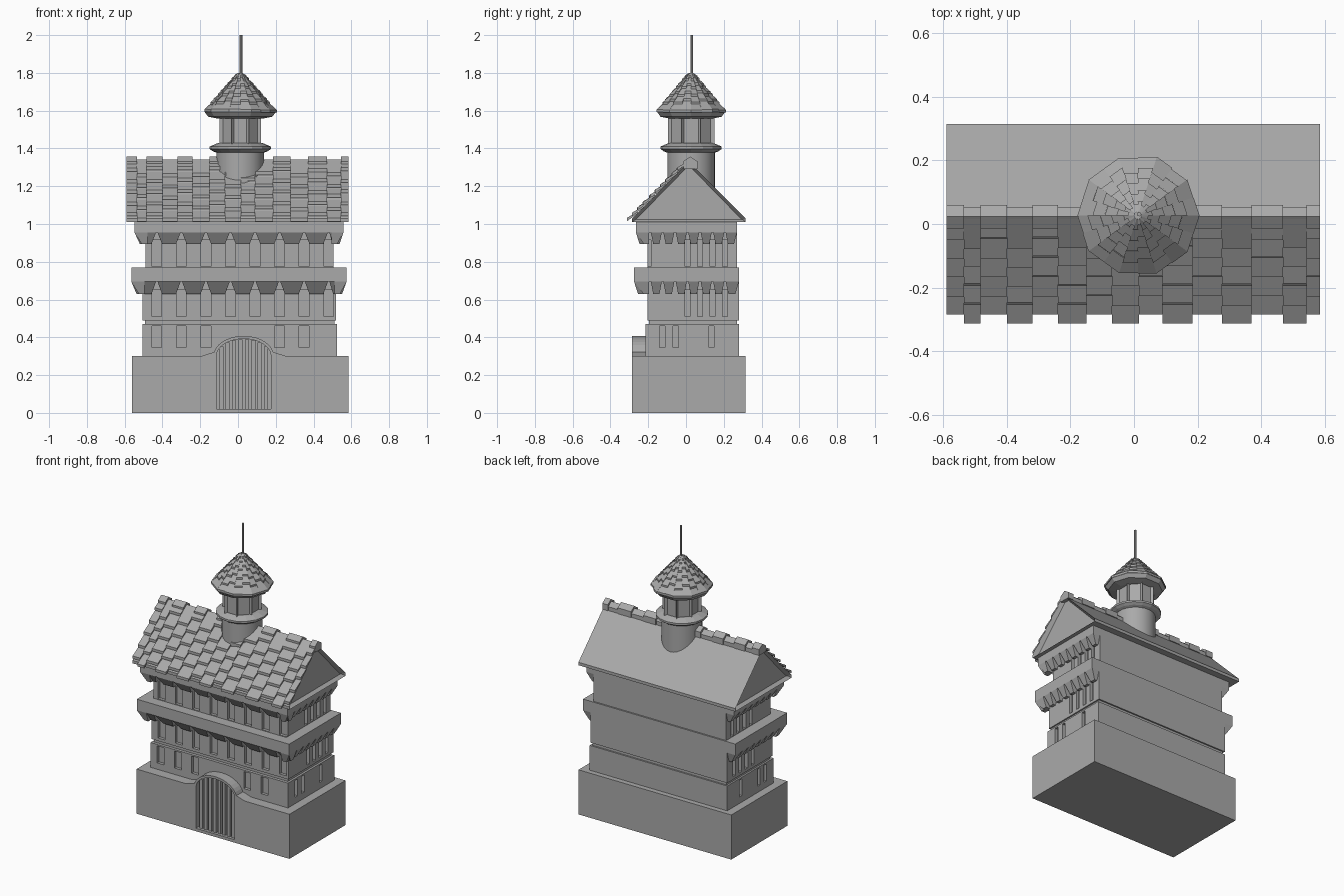
import bpy, bmesh, math, random
from mathutils import Vector

random.seed(4)
cube = bpy.data.objects.get("Cube")
if cube:
    bpy.data.objects.remove(cube)

GREY = (0.4, 0.4, 0.4, 1)
stone = bpy.data.materials.new("grey_stone")
stone.use_nodes = True
stone.diffuse_color = GREY
stone.node_tree.nodes["Principled BSDF"].inputs["Base Color"].default_value = GREY


def loft(bm, rings):
    """Closed solid through rings of equal point count."""
    loops = [[bm.verts.new(p) for p in ring] for ring in rings]
    n = len(loops[0])
    for a, b in zip(loops, loops[1:]):
        for i in range(n):
            j = (i + 1) % n
            bm.faces.new((a[i], a[j], b[j], b[i]))
    bm.faces.new(loops[0][::-1])
    bm.faces.new(loops[-1])


def rect(x0, x1, y0, y1, z):
    return [(x0, y0, z), (x1, y0, z), (x1, y1, z), (x0, y1, z)]


def box(bm, x0, x1, y0, y1, z0, z1):
    loft(bm, [rect(x0, x1, y0, y1, z0), rect(x0, x1, y0, y1, z1)])


def ring(cx, cy, r, z, n, turn=0.0, sy=1.0):
    return [(cx + r * math.cos(2 * math.pi * (i + turn) / n),
             cy + sy * r * math.sin(2 * math.pi * (i + turn) / n), z) for i in range(n)]


def finish(name, bm):
    bmesh.ops.recalc_face_normals(bm, faces=bm.faces)
    mesh = bpy.data.meshes.new(name)
    bm.to_mesh(mesh)
    bm.free()
    mesh.materials.append(stone)
    ob = bpy.data.objects.new(name, mesh)
    bpy.context.collection.objects.link(ob)
    return ob


def activate(ob):
    bpy.ops.object.select_all(action='DESELECT')
    ob.select_set(True)
    bpy.context.view_layer.objects.active = ob


def cut(targets, bm):
    cutter = finish("opening_cutter", bm)
    cutter.hide_render = True
    for ob in targets:
        mod = ob.modifiers.new("openings", 'BOOLEAN')
        mod.object, mod.operation, mod.solver = cutter, 'DIFFERENCE', 'EXACT'
        activate(ob)
        bpy.ops.object.modifier_apply(modifier=mod.name)
    bpy.data.objects.remove(cutter)


# Storeys with recessed windows on the front and both ends
DEEP = 0.02
ALL_X = [-0.43 + 0.13 * i for i in range(8)]
ALL_Y = [-0.19 + 0.066 * i for i in range(7)]


def storey(name, x0, x1, y0, y1, z0, z1, xs, ys, w0, w1):
    bm = bmesh.new()
    box(bm, x0, x1, y0, y1, z0, z1)
    wall = finish(name, bm)
    bm = bmesh.new()
    for x in xs:
        box(bm, x - 0.026, x + 0.026, y0 - 0.05, y0 + DEEP, w0, w1)
    for y in ys:
        box(bm, x0 - 0.05, x0 + DEEP, y - 0.014, y + 0.014, w0, w1)
        box(bm, x1 - DEEP, x1 + 0.05, y - 0.014, y + 0.014, w0, w1)
    cut([wall], bm)


storey("lower_storey", -0.505, 0.525, -0.215, 0.28, 0.29, 0.47,
       ALL_X[:3] + ALL_X[5:7], [-0.125, -0.055, 0.135], 0.345, 0.46)
storey("middle_storey", -0.505, 0.52, -0.205, 0.28, 0.49, 0.76, ALL_X, ALL_Y[3:], 0.51, 0.65)
storey("upper_storey", -0.49, 0.505, -0.205, 0.27, 0.76, 1.01, ALL_X, ALL_Y[3:], 0.775, 0.915)
bm = bmesh.new()
box(bm, -0.493, 0.51, -0.195, 0.27, 0.465, 0.495)
finish("storey_groove", bm)


# Cornices carried on corbels
def cornice(name, wall, slab, back, z0, z1, z2):
    (wx0, wx1, wy), (sx0, sx1, sy) = wall, slab
    bm = bmesh.new()
    box(bm, sx0, sx1, sy, back, z1, z2)

    def row(edges, w, s, sign, place):
        last = len(edges) - 2
        for i, (a, b) in enumerate(zip(edges, edges[1:])):
            notch = min(0.028, (b - a) * 0.25)
            ta, tb = a + 0.004 * (i > 0), b - 0.004 * (i < last)
            ba, bb = a + notch, b - notch
            inner, foot = w - sign * 0.01, w + sign * 0.02
            loft(bm, [[place(*p, z0) for p in ((ba, inner), (bb, inner), (bb, foot), (ba, foot))],
                      [place(*p, z1) for p in ((ta, inner), (tb, inner), (tb, s), (ta, s))]])

    row([sx0] + ALL_X + [sx1], wy, sy, -1, lambda a, d, z: (a, d, z))
    side = [sy] + ALL_Y + [back]
    row(side, wx0, sx0, -1, lambda a, d, z: (d, a, z))
    row(side, wx1, sx1, 1, lambda a, d, z: (d, a, z))
    finish(name, bm)


cornice("lower_cornice", (-0.505, 0.52, -0.205), (-0.565, 0.575, -0.275), 0.28, 0.63, 0.695, 0.77)
cornice("upper_cornice", (-0.49, 0.505, -0.205), (-0.548, 0.558, -0.265), 0.27, 0.895, 0.955, 1.012)

# Plinth with arched gateway
GX = 0.03


def arch(half, rise, steps=16):
    return [(GX + half * math.cos(math.pi * i / steps), 0.3 + rise * math.sin(math.pi * i / steps))
            for i in range(steps + 1)]


def front_prism(bm, pts, y0, y1):
    loft(bm, [[(x, y, z) for x, z in pts] for y in (y0, y1)])


bm = bmesh.new()
box(bm, -0.56, 0.585, -0.285, 0.315, 0, 0.302)
plinth = finish("plinth", bm)
bm = bmesh.new()
hood = arch(0.16, 0.108)[1:-1]
front_prism(bm, [(GX + 0.22, 0.28), (GX + 0.22, 0.302), (GX + 0.17, 0.318)] + hood
            + [(GX - 0.17, 0.318), (GX - 0.22, 0.302), (GX - 0.22, 0.28)], -0.285, -0.2)
gate_hood = finish("gate_hood", bm)
bm = bmesh.new()
front_prism(bm, [(GX - 0.145, 0.02), (GX + 0.145, 0.02)] + arch(0.145, 0.092), -0.35, -0.24)
cut([plinth, gate_hood], bm)
bm = bmesh.new()
for i in range(8):
    dx = -0.119 + 0.034 * i
    top = 0.3 + 0.09 * math.sqrt(1 - (dx / 0.145) ** 2)
    box(bm, GX + dx - 0.011, GX + dx + 0.011, -0.268, -0.235, 0.02, top)
finish("gate_bars", bm)

# Main roof with recessed gables
RY, RZ = 0.015, 1.33
bm = bmesh.new()
gable = [(RY - 0.3, 1.01), (RY - 0.3, 1.03), (RY, RZ), (RY + 0.3, 1.03), (RY + 0.3, 1.01)]
loft(bm, [[(x, y, z) for y, z in gable] for x in (-0.59, 0.585)])
bmesh.ops.recalc_face_normals(bm, faces=bm.faces)
ends = [f for f in bm.faces if abs(f.normal.x) > 0.9]
bmesh.ops.inset_individual(bm, faces=ends, thickness=0.02, depth=-0.025)
finish("main_roof", bm)

# Front roof tiles in staggered columns, and ridge caps
EDGES = [-0.59, -0.535, -0.484, -0.4, -0.32, -0.24, -0.15, -0.07, 0.016,
         0.09, 0.185, 0.277, 0.37, 0.47, 0.544, 0.585]
tiles, caps = bmesh.new(), bmesh.new()
for c, (a, b) in enumerate(zip(EDGES, EDGES[1:])):
    low = c % 2
    for k in range(5):
        up = RY - 0.06 * k - (0.028 * low if k else 0)
        down = RY - 0.06 * (k + 1) - 0.028 * low + (random.uniform(-0.006, 0.006) if k < 4 else 0)
        zu, zd = RZ - RY + up, RZ - RY + down
        loft(tiles, [[(x, up, zu - 0.004), (x, up, zu + 0.006),
                      (x, down, zd + 0.03), (x, down, zd + 0.012)] for x in (a, b)])
    top = 1.342 if low else 1.357
    w = 0.031 if low else 0.037
    cap = [(RY - w, top - 0.065), (RY - w, top - 0.025), (RY, top), (RY + w, top - 0.025),
           (RY + w, top - 0.065)]
    loft(caps, [[(x, y + 0.008, z) for y, z in cap] for x in (a, b)])
finish("roof_tiles", tiles)
finish("ridge_caps", caps)

# Turret drum, collar and lantern
TX, TY = 0.012, 0.027
bm = bmesh.new()
loft(bm, [ring(TX, TY, 0.126, z, 32) for z in (1.1, 1.395)])
drum = finish("turret_drum", bm)
activate(drum)
bpy.ops.object.shade_smooth_by_angle()
bm = bmesh.new()
loft(bm, [ring(TX, TY, r, z, 16) for r, z in
          ((0.12, 1.375), (0.145, 1.385), (0.162, 1.397), (0.162, 1.41), (0.12, 1.428))])
finish("turret_collar", bm)
bm = bmesh.new()
loft(bm, [ring(TX, TY, 0.12, z, 8, 0.5, 1.11) for z in (1.415, 1.575)])
bmesh.ops.recalc_face_normals(bm, faces=bm.faces)
sides = [f for f in bm.faces if abs(f.normal.z) < 0.1]
bmesh.ops.inset_individual(bm, faces=sides, thickness=0.018, depth=-0.015)
finish("turret_lantern", bm)

# Ten-sided turret roof with staggered tiles
bm = bmesh.new()
loft(bm, [ring(TX, TY, r, z, 10) for r, z in
          ((0.12, 1.558), (0.17, 1.568), (0.188, 1.592), (0.012, 1.795))])
finish("turret_roof", bm)
bm = bmesh.new()


def on_cone(t, a, lift):
    corners = [Vector((math.cos(math.pi * k / 5), math.sin(math.pi * k / 5), 0))
               for k in (a // 2, a // 2 + 1)]
    p = corners[0].lerp(corners[1], 0.5) if a % 2 else corners[0]
    return p * (0.012 + 0.18 * t) + Vector((TX, TY, 1.795 - 0.205 * t + lift))


for a in range(20):
    for k in range(5):
        shift = 0.08 * (a % 2)
        up = max(0, 0.2 * k - shift)
        down = 0.2 * (k + 1) - (shift if k < 4 else 0) + random.uniform(-0.015, 0.015)
        loft(bm, [[on_cone(up, s, -0.004), on_cone(up, s, 0.004),
                   on_cone(down, s, 0.016), on_cone(down, s, 0.002)] for s in (a, a + 1)])
finish("turret_roof_tiles", bm)

# Spire
bm = bmesh.new()
loft(bm, [ring(TX + 0.004, TY + 0.004, 0.007, z, 8) for z in (1.77, 2.0)])
finish("spire", bm)
